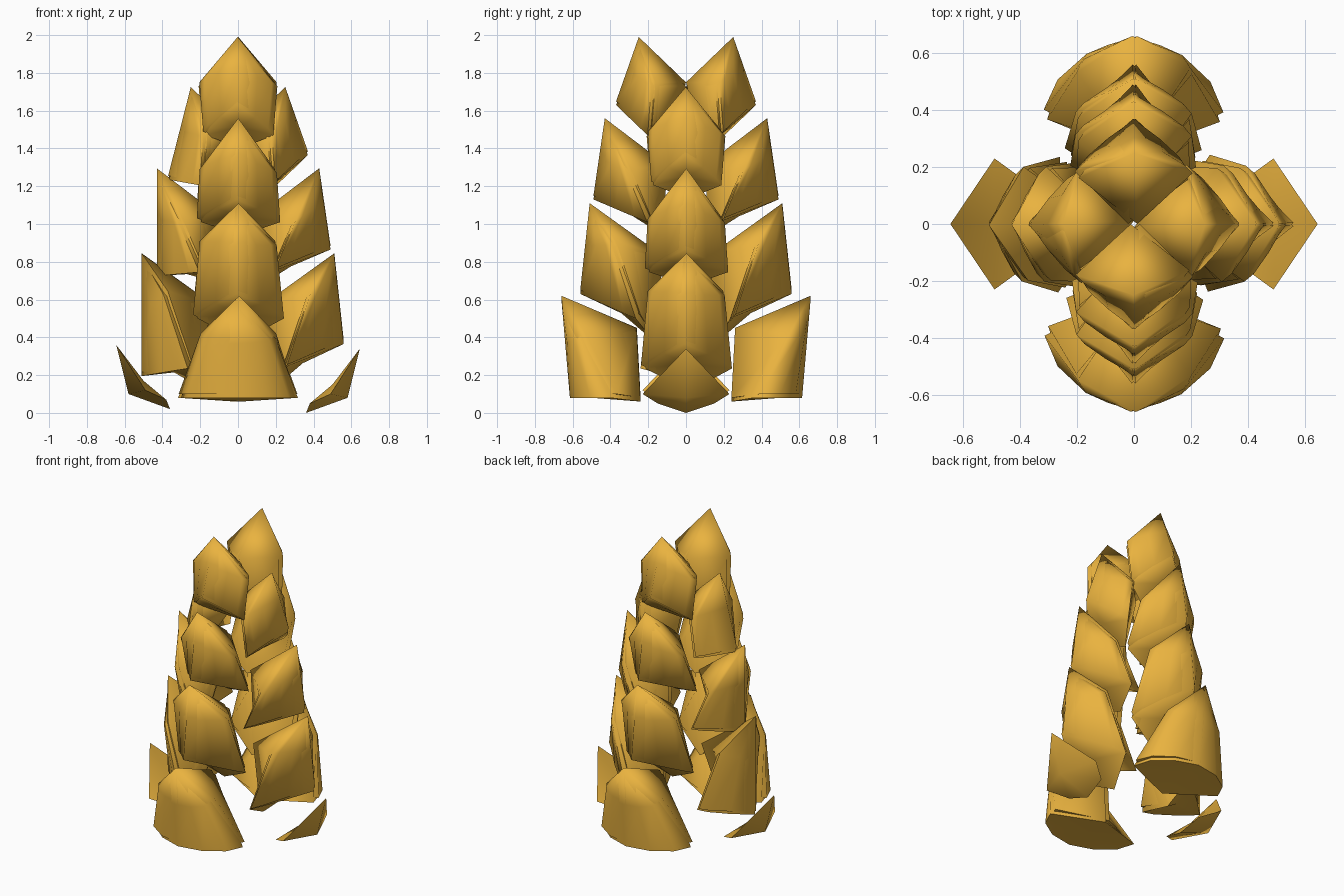
import bpy, bmesh
from math import sin, cos, pi
from mathutils import Matrix, Vector

if "Cube" in bpy.data.objects:
    bpy.data.objects.remove(bpy.data.objects["Cube"])

mat = bpy.data.materials.new("amber")
mat.diffuse_color = (0.82, 0.45, 0.05, 1)
mat.use_nodes = True
mat.node_tree.nodes["Principled BSDF"].inputs["Base Color"].default_value = mat.diffuse_color


def finish(bm, name):
    me = bpy.data.meshes.new(name)
    bmesh.ops.recalc_face_normals(bm, faces=bm.faces)
    bm.to_mesh(me)
    bm.free()
    ob = bpy.data.objects.new(name, me)
    me.materials.append(mat)
    bpy.context.collection.objects.link(ob)
    bpy.context.view_layer.objects.active = ob
    ob.select_set(True)
    bpy.ops.object.shade_smooth_by_angle(angle=1.35)
    ob.select_set(False)


def ring(bm, outer, side, inner, roundness):
    """Bulging outside, pointed inside. outer/inner = (r, z), side = (w, r, z)."""
    w, rs, zs = side
    pts = []
    for i in range(7):
        s = sin(-pi / 2 + pi * i / 6)
        k = roundness * cos(-pi / 2 + pi * i / 6) + (1 - roundness) * (1 - abs(s))
        pts.append((w * s, rs + (outer[0] - rs) * k, zs + (outer[1] - zs) * k))
    pts.append((0, inner[0], inner[1]))
    return [bm.verts.new(p) for p in pts]


def scale_leaf(name, turn, dz, tip, outer, base, inner, shoulder, hip, roundness=.25):
    bm = bmesh.new()
    mid = [tip[i] * 0.55 + outer[i] * 0.45 for i in (0, 1)]
    # two almost coincident shells, the second slightly twisted and lower
    for twist, drop in ((.04, 0), (-.07, .02)):
        top = bm.verts.new((0, *tip))
        a = ring(bm, mid, shoulder, inner, roundness)
        b = ring(bm, outer, hip, base, roundness)
        n = len(a)
        for i in range(n):
            j = (i + 1) % n
            bm.faces.new((top, a[i], a[j]))
            bm.faces.new((a[i], b[i], b[j], a[j]))
        # underside
        c = bm.verts.new(sum((v.co for v in b), Vector()) / n)
        for i in range(n):
            bm.faces.new((c, b[i], b[(i + 1) % n]))
        pivot = Matrix.Translation((0, outer[0] * .8, -drop))
        m = pivot @ Matrix.Rotation(twist, 4, 'Z') @ Matrix.Translation((0, -outer[0] * .8, 0))
        bmesh.ops.transform(bm, matrix=m, verts=[top, c] + a + b)
    bm.transform(Matrix.Translation((0, 0, dz)) @ Matrix.Rotation(turn, 4, 'Z'))
    finish(bm, name)


# tip, outer belly, inner base, inner corner, shoulder (w, r, z), hip (w, r, z)
tiers = [
    ((.25, 1.99), (.37, 1.65), (.08, 1.42), (.0, 1.75), (.20, .17, 1.75), (.18, .19, 1.49)),
    ((.43, 1.56), (.49, 1.15), (.12, .96), (.10, 1.31), (.20, .30, 1.29), (.21, .19, 1.03)),
    ((.51, 1.11), (.56, .65), (.17, .40), (.12, .83), (.20, .38, .91), (.23, .25, .52)),
    ((.66, .62), (.615, .10), (.24, .08), (.26, .45), (.20, .54, .42), (.31, .38, .10), .9),
]

# front and back leaves
for k, t in enumerate(tiers):
    scale_leaf(f"back_leaf_{k + 1}", 0, 0, *t)
    scale_leaf(f"front_leaf_{k + 1}", pi, 0, *t)

# side leaves: same shapes, lower; the left ones have flat undersides
flat = [((.37, 1.52), (.14, 1.55)), ((.43, 1.01), (.2, 1.0)), ((.51, .48), (.27, .46))]
for k, t in enumerate(tiers[:3]):
    scale_leaf(f"right_leaf_{k + 1}", -pi / 2, -.265, *t)
    scale_leaf(f"left_leaf_{k + 1}", pi / 2, -.265, t[0], *flat[k], *t[3:])

# bottom side leaves: thin folded plates
for name, turn, dz in (("right_base_leaf", -pi / 2, 0), ("left_base_leaf", pi / 2, .02)):
    bm = bmesh.new()
    pts = [(0, .645, .34), (.23, .49, .10), (.15, .38, .05), (0, .36, 0), (-.15, .38, .05), (-.23, .49, .10)]
    rim = [bm.verts.new(p) for p in pts]
    for p in ((0, .58, .08), (0, .50, .15)):
        c = bm.verts.new(p)
        for i in range(6):
            bm.faces.new((c, rim[i], rim[(i + 1) % 6]))
    bm.transform(Matrix.Translation((0, 0, dz)) @ Matrix.Rotation(turn, 4, 'Z'))
    finish(bm, name)
